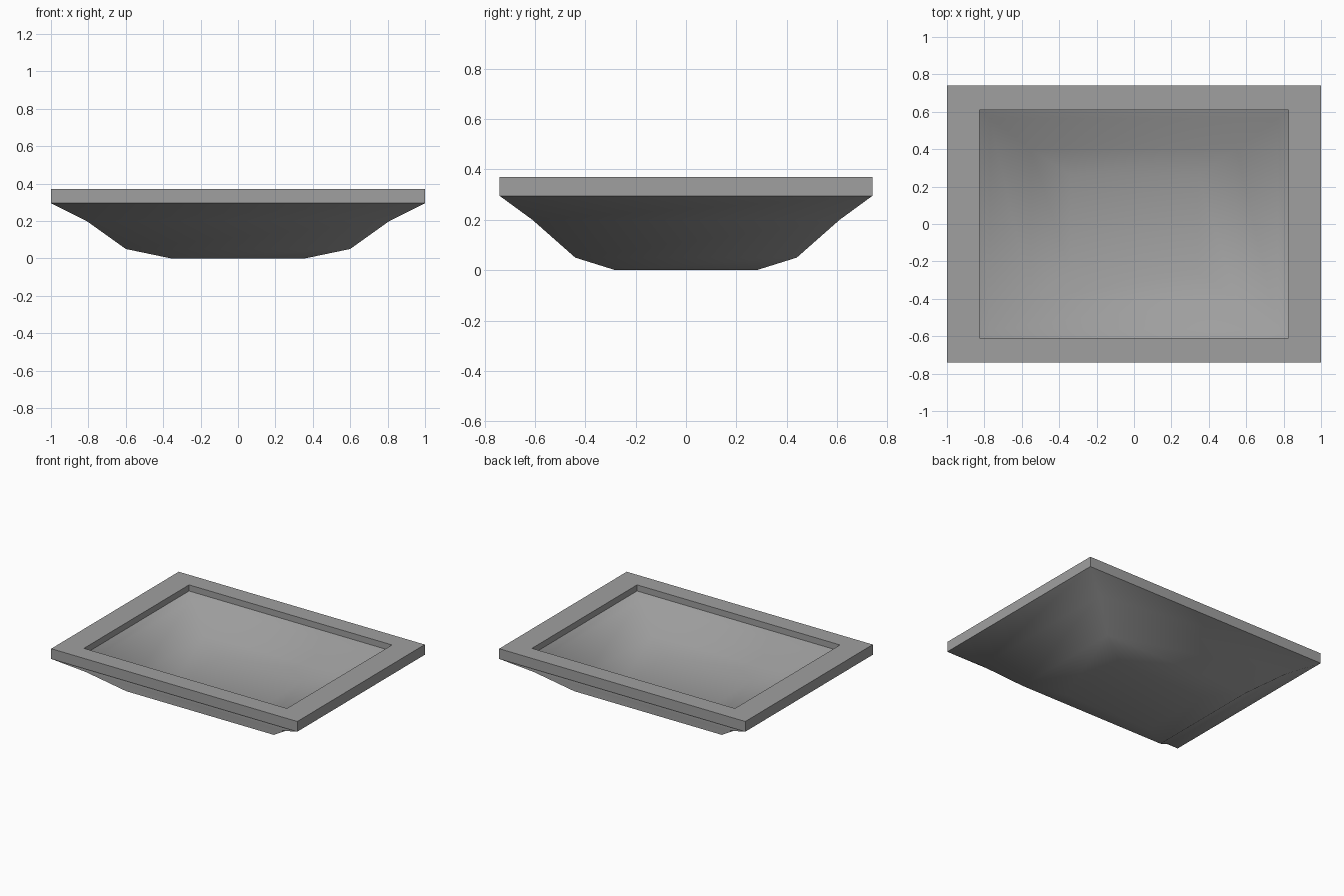
import bpy
import bmesh

cube = bpy.data.objects.get("Cube")
if cube:
    bpy.data.objects.remove(cube, do_unlink=True)

# Plain grey material
grey = bpy.data.materials.new("basin grey")
grey.use_nodes = True
colour = (0.35, 0.35, 0.35, 1)
grey.diffuse_color = colour
shader = next(n for n in grey.node_tree.nodes if n.type == 'BSDF_PRINCIPLED')
shader.inputs["Base Color"].default_value = colour

# Rectangular section rings (half width, half depth, height),
# from the underside, up over the rim, down to the inner floor
rings = [
    (0.36, 0.28, 0.0),
    (0.60, 0.44, 0.05),
    (0.81, 0.61, 0.20),
    (1.00, 0.74, 0.295),
    (1.00, 0.74, 0.37),
    (0.825, 0.61, 0.37),
    (0.825, 0.61, 0.325),
    (0.77, 0.565, 0.29),
    (0.55, 0.40, 0.155),
    (0.34, 0.26, 0.10),
]
RIM_START, RIM_END = 3, 6
CORNERS = [(-1, -1), (1, -1), (1, 1), (-1, 1)]

bm = bmesh.new()
loops = [[bm.verts.new((sx * x, sy * y, z)) for sx, sy in CORNERS]
         for x, y, z in rings]

# Underside, walls and inner floor
bm.faces.new(list(reversed(loops[0])))
for lower, upper in zip(loops, loops[1:]):
    for i in range(4):
        j = (i + 1) % 4
        bm.faces.new((lower[i], lower[j], upper[j], upper[i]))
bm.faces.new(loops[-1])
bmesh.ops.recalc_face_normals(bm, faces=bm.faces[:])

# Smooth bowl with a crisp rim
rim_verts = {v for loop in loops[RIM_START:RIM_END + 1] for v in loop}
for face in bm.faces:
    face.smooth = True
for edge in bm.edges:
    edge.smooth = not all(v in rim_verts for v in edge.verts)

mesh = bpy.data.meshes.new("basin")
bm.to_mesh(mesh)
bm.free()
mesh.materials.append(grey)
basin = bpy.data.objects.new("basin", mesh)
bpy.context.collection.objects.link(basin)
